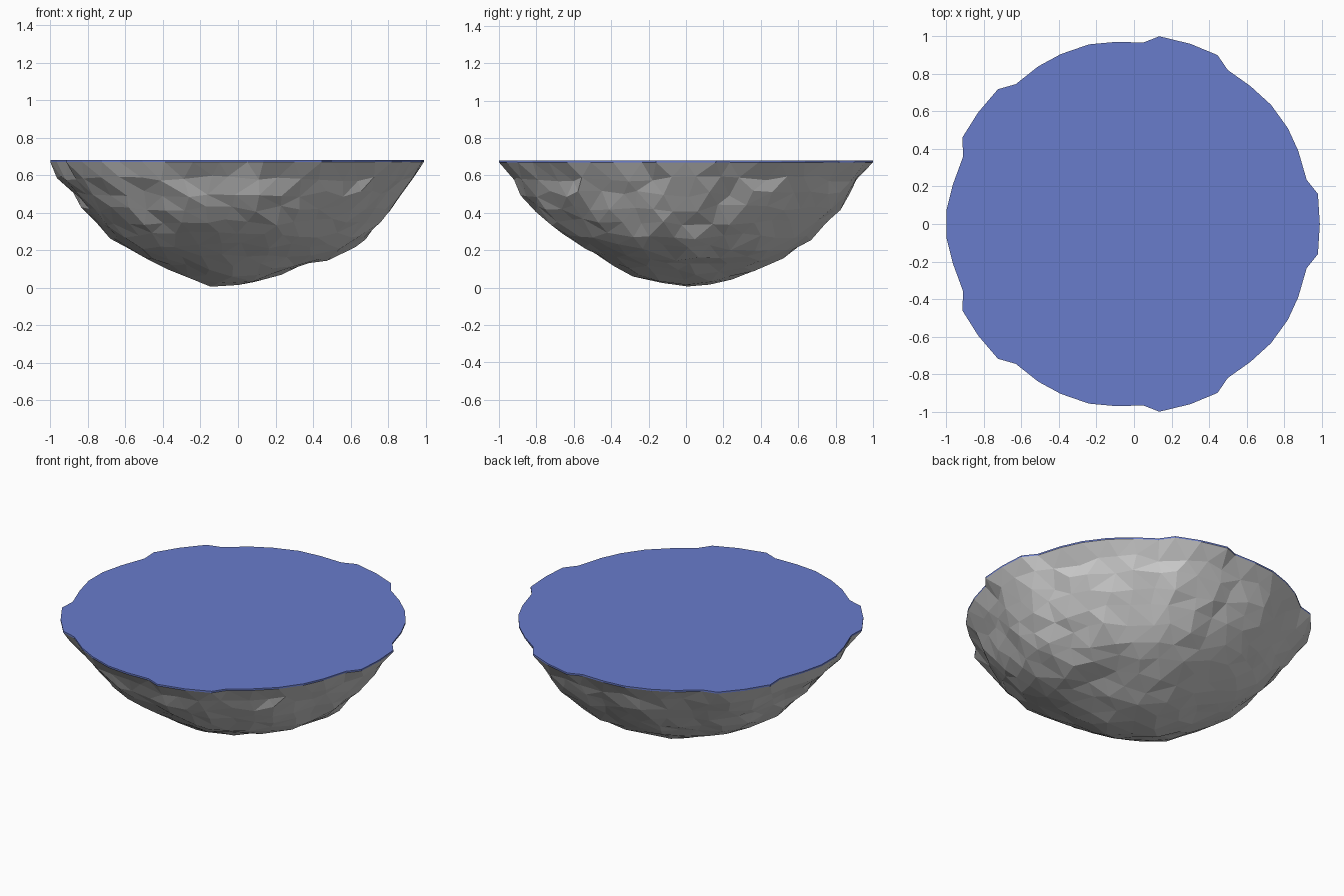
import bpy, bmesh, math, random

if "Cube" in bpy.data.objects:
    bpy.data.objects.remove(bpy.data.objects["Cube"])

random.seed(4)
RIM_Z, TOP_Z = 0.67, 0.68

# Half outline of the wavy rim, mirrored across y = 0
half = [(.98, .16), (.92, .235), (.875, .39), (.82, .51), (.73, .635), (.62, .735),
        (.5, .82), (.445, .9), (.3, .96), (.135, 1), (.05, .967), (-.1, .97),
        (-.24, .957), (-.39, .905), (-.51, .84), (-.63, .745), (-.725, .718),
        (-.83, .595), (-.915, .46), (-.91, .36), (-.965, .21), (-1, .07)]
outline = [(.99, 0)] + half + [(x, -y) for x, y in reversed(half)]

# Underside profiles (distance from centre, height) towards +x, +y, -x, -y
profiles = [
    [(.99, .67), (.92, .56), (.81, .4), (.59, .195), (.46, .14), (.35, .12), (.2, .06), (0, .015)],
    [(.99, .67), (.94, .6), (.9, .5), (.8, .37), (.6, .21), (.46, .12), (.22, .03), (0, .005)],
    [(1., .67), (.96, .56), (.88, .5), (.8, .4), (.66, .25), (.39, .11), (.24, .035), (.1, 0), (0, .012)],
    [(.99, .67), (.94, .6), (.87, .48), (.73, .33), (.46, .17), (.24, .035), (.03, 0), (0, .005)],
]


def lerp_table(table, t):
    for (a, fa), (b, fb) in zip(table, table[1:]):
        if t <= b:
            return fa + (fb - fa) * max(0, t - a) / (b - a)
    return table[-1][1]


def polar(profile):
    pts = [(r, (RIM_Z - z) / RIM_Z) for r, z in profile]
    return [(math.atan2(d, r), math.hypot(r, d) / (profile[0][0] if i == 0 else 1))
            for i, (r, d) in enumerate(pts)]


tables = [polar(p) for p in profiles]
rim = [(math.atan2(y, x) % math.tau, math.hypot(x, y)) for x, y in outline]
rim.append((math.tau, rim[0][1]))


def radius(az, el):
    q = az / (math.pi / 2)
    i, w = int(q) % 4, math.sin((q % 1) * math.pi / 2) ** 2
    f = lerp_table(tables[i], el) * (1 - w) + lerp_table(tables[(i + 1) % 4], el) * w
    return f * (1 + (lerp_table(rim, az) - 1) * math.cos(el) ** 3)


def add_object(name, bm):
    mesh = bpy.data.meshes.new(name)
    bm.to_mesh(mesh)
    bm.free()
    obj = bpy.data.objects.new(name, mesh)
    bpy.context.collection.objects.link(obj)
    return obj


# Rock underside: points spread on a half sphere, hulled, then pushed to shape
bm = bmesh.new()
where = {}


def add_point(az, el):
    v = bm.verts.new((math.cos(az) * math.cos(el), math.sin(az) * math.cos(el), -math.sin(el)))
    where[v] = (az % math.tau, el)
    return v


for az, _ in rim[:-1]:
    add_point(az, 0)
rings = 11
for k in range(1, rings):
    el = k / rings * math.pi / 2
    n = round(len(outline) * math.cos(el))
    for j in range(n):
        jitter = random.uniform(-.2, .2)
        add_point((j + k * .5 + jitter) / n * math.tau, el + random.uniform(-.03, .03))
add_point(0, math.pi / 2)
bmesh.ops.convex_hull(bm, input=bm.verts[:])
cap = [f for f in bm.faces if all(abs(v.co.z) < 1e-4 for v in f.verts)]
bmesh.ops.delete(bm, geom=cap, context='FACES')
for v in bm.verts:
    az, el = where[v]
    r = radius(az, el)
    if 0 < el < 1.5:
        r *= 1 + random.uniform(-.022, .008)
    v.co = (r * math.cos(el) * math.cos(az), r * math.cos(el) * math.sin(az),
            max(0, RIM_Z * (1 - r * math.sin(el))))
bmesh.ops.recalc_face_normals(bm, faces=bm.faces[:])
if sum(f.normal.z * f.calc_area() for f in bm.faces) > 0:
    bmesh.ops.reverse_faces(bm, faces=bm.faces[:])
add_object("rock_underside", bm)

# Thin flat top slab
bm = bmesh.new()
face = bm.faces.new([bm.verts.new((x, y, RIM_Z)) for x, y in outline])
ext = bmesh.ops.extrude_face_region(bm, geom=[face])
for v in ext["geom"]:
    if isinstance(v, bmesh.types.BMVert):
        v.co.z = TOP_Z
bmesh.ops.recalc_face_normals(bm, faces=bm.faces[:])
top = add_object("flat_top", bm)
blue = bpy.data.materials.new("blue_top")
blue.diffuse_color = (.14, .2, .6, 1)
blue.use_nodes = True
blue.node_tree.nodes["Principled BSDF"].inputs["Base Color"].default_value = blue.diffuse_color
top.data.materials.append(blue)
